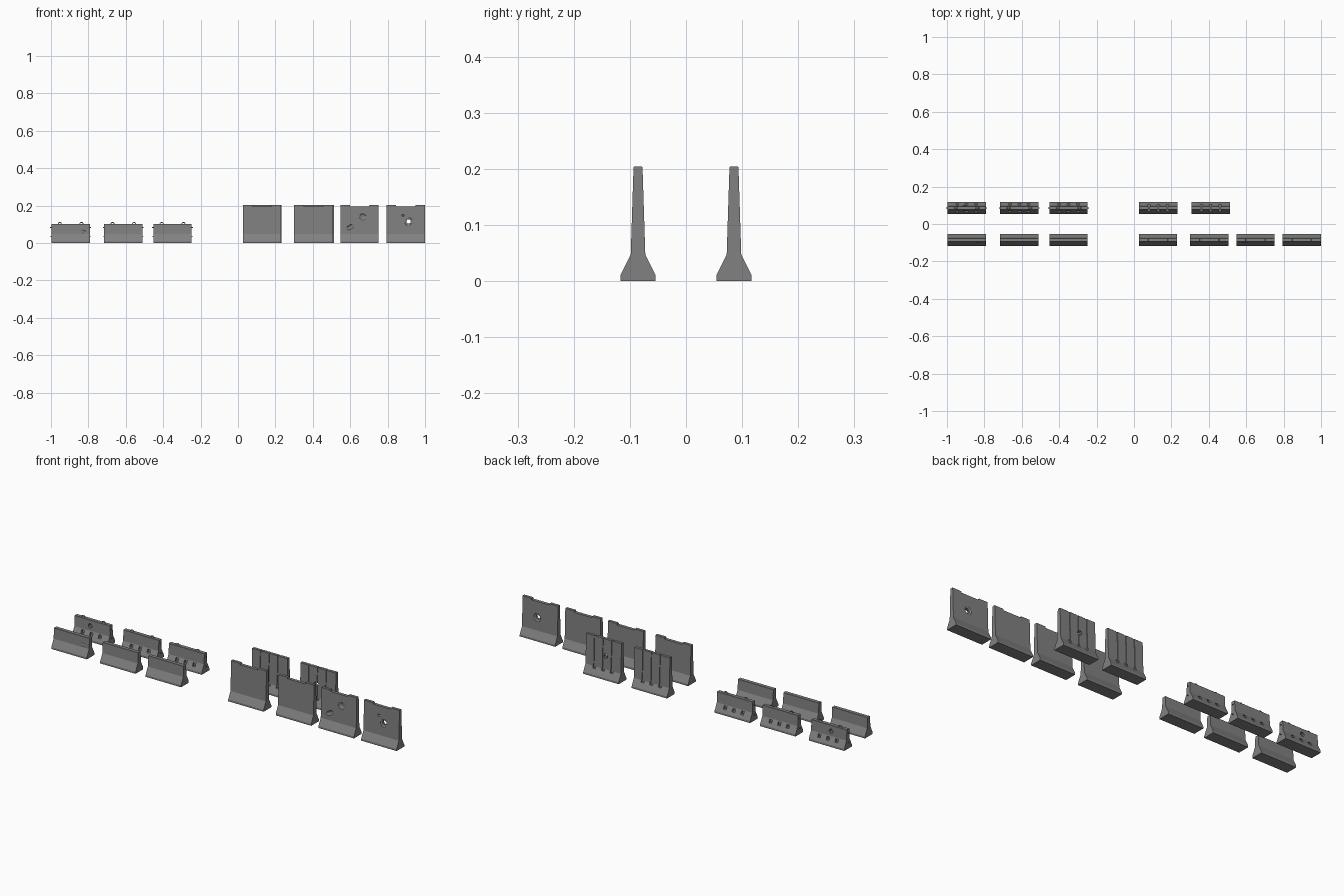
import bpy, bmesh, math
from mathutils import Matrix, Vector

if "Cube" in bpy.data.objects:
    bpy.data.objects.remove(bpy.data.objects["Cube"])

concrete = bpy.data.materials.new("grey_concrete")
concrete.diffuse_color = (0.22, 0.22, 0.22, 1)
concrete.use_nodes = True
concrete.node_tree.nodes["Principled BSDF"].inputs["Base Color"].default_value = concrete.diffuse_color
ROW = 0.0855


def mesh_object(name, bm):
    bmesh.ops.recalc_face_normals(bm, faces=bm.faces)
    me = bpy.data.meshes.new(name)
    bm.to_mesh(me)
    bm.free()
    ob = bpy.data.objects.new(name, me)
    bpy.context.collection.objects.link(ob)
    me.materials.append(concrete)
    return ob


def add_box(bm, c, s):
    bmesh.ops.create_cube(bm, size=1, matrix=Matrix.Translation(c) @ Matrix.Diagonal((*s, 1)))


def add_blob(bm, c, s, tilt=0):
    m = Matrix.Translation(c) @ Matrix.Rotation(tilt, 4, 'Y') @ Matrix.Diagonal((*s, 1))
    bmesh.ops.create_icosphere(bm, subdivisions=2, radius=1, matrix=m)


def add_rod(bm, c, r, length, axis='Y', n=8):
    rot = Matrix.Rotation(math.pi / 2, 4, 'X' if axis == 'Y' else 'Y')
    bmesh.ops.create_cone(bm, cap_ends=True, segments=n, radius1=r, radius2=r,
                          depth=length, matrix=Matrix.Translation(c) @ rot)


def carve(ob, fill):
    # each cutter is a separate closed solid removed from the wall
    bm = bmesh.new()
    fill(bm)
    cutter = mesh_object("cutter", bm)
    cutter.hide_render = True
    mod = ob.modifiers.new("carve", 'BOOLEAN')
    mod.operation, mod.solver, mod.object = 'DIFFERENCE', 'EXACT', cutter
    bpy.context.view_layer.objects.active = ob
    bpy.ops.object.modifier_apply(modifier=mod.name)
    bpy.data.objects.remove(cutter)


def barrier(name, x, y, length, height, top):
    # wide foot, sloped skirt, slim tapering wall
    half = [(0.0315, 0), (0.0315, 0.01), (0.013, 0.047), (top, height - 0.001), (top - 0.001, height)]
    pts = half + [(-a, z) for a, z in reversed(half)]
    bm = bmesh.new()
    f = bm.faces.new([bm.verts.new((x - length / 2, y + a, z)) for a, z in pts])
    ext = bmesh.ops.extrude_face_region(bm, geom=[f])
    bmesh.ops.translate(bm, vec=(length, 0, 0),
                        verts=[v for v in ext["geom"] if isinstance(v, bmesh.types.BMVert)])
    return mesh_object(name, bm)


def top_notch(ob, x, y, height):
    # shallow dip with sloping ends in the top edge
    def fill(bm):
        pts = [(-0.057, 0.01), (-0.05, -0.008), (0.05, -0.008), (0.057, 0.01)]
        f = bm.faces.new([bm.verts.new((x + a, y - 0.03, height + b)) for a, b in pts])
        e = bmesh.ops.extrude_face_region(bm, geom=[f])
        bmesh.ops.translate(bm, vec=(0, 0.06, 0),
                            verts=[v for v in e["geom"] if isinstance(v, bmesh.types.BMVert)])
    carve(ob, fill)


# low barriers: plain front row, back row with pockets, loops and end hooks
for i, x in enumerate((-0.895, -0.613, -0.35)):
    plain = barrier(f"low_plain_barrier_{i+1}", x, -ROW, 0.205, 0.102, 0.010)
    if i == 0:
        carve(plain, lambda bm: add_blob(bm, (x + 0.068, -ROW - 0.015, 0.062), (0.016, 0.006, 0.009), 0.5))

    ob = barrier(f"low_pocket_barrier_{i+1}", x, ROW, 0.205, 0.102, 0.010)

    def pockets(bm):
        for dx in (-0.05, 0, 0.05):
            for s in (-1, 1):
                add_box(bm, (x + dx, ROW + s * 0.021, 0.034), (0.016, 0.024, 0.016))
    carve(ob, pockets)
    if i == 0:
        carve(ob, lambda bm: add_rod(bm, (x - 0.012, ROW, 0.072), 0.011, 0.1, n=9))

    bm = bmesh.new()
    for dx in (-0.058, 0.058):
        # lifting loop as a bent rod
        n, k, R, r = 8, 6, 0.009, 0.002
        rings = []
        for a in range(n + 1):
            t = math.pi * a / n
            d = Vector((math.cos(t), 0, math.sin(t)))
            c = Vector((x + dx, ROW, 0.101)) + d * R
            rings.append([bm.verts.new(c + d * r * math.cos(2 * math.pi * j / k)
                                       + Vector((0, r * math.sin(2 * math.pi * j / k), 0))) for j in range(k)])
        for p, q in zip(rings, rings[1:]):
            for j in range(k):
                bm.faces.new((p[j], p[(j + 1) % k], q[(j + 1) % k], q[j]))
    for s in (-1, 1):
        for z in (0.033, 0.083):
            add_rod(bm, (x + s * 0.103, ROW, z), 0.0025, 0.012, 'X', 6)
    mesh_object(f"steel_loops_{i+1}", bm)

# tall front walls with a dipped top
H = 0.204
tall = []
for i, x in enumerate((0.128, 0.403, 0.65, 0.897)):
    ob = barrier(f"tall_plain_wall_{i+1}", x, -ROW, 0.205, H, 0.008)
    top_notch(ob, x, -ROW, H)
    tall.append(ob)

# chipped wall: two gouges
carve(tall[2], lambda bm: add_blob(bm, (0.60, -ROW - 0.015, 0.085), (0.026, 0.009, 0.013), -0.5))
carve(tall[2], lambda bm: add_blob(bm, (0.667, -ROW - 0.012, 0.14), (0.02, 0.009, 0.018), 0.4))
# pierced wall: crater on both faces, hole through, small chip
for s in (-1, 1):
    carve(tall[3], lambda bm: add_blob(bm, (0.912, -ROW + s * 0.013, 0.115), (0.021, 0.008, 0.024), 0.4))
carve(tall[3], lambda bm: add_rod(bm, (0.912, -ROW, 0.115), 0.012, 0.1, n=9))
carve(tall[3], lambda bm: add_blob(bm, (0.882, -ROW - 0.012, 0.147), (0.008, 0.006, 0.007)))

# tall back walls with three vertical channels on both faces
for i, x in enumerate((0.13, 0.41)):
    ob = barrier(f"tall_channel_wall_{i+1}", x, ROW, 0.205, H, 0.008)

    for s in (-1, 1):
        def channels(bm):
            for dx in (-0.05, 0, 0.05):
                # slot follows the taper of the wall
                vs = [bm.verts.new((x + dx + a, ROW + s * b, z))
                      for a in (-0.005, 0.005)
                      for b, z in ((0.009, 0.05), (0.004, 0.21), (0.04, 0.21), (0.04, 0.05))]
                bmesh.ops.convex_hull(bm, input=vs)

        def pockets(bm):
            for dx in (-0.05, 0, 0.05):
                add_box(bm, (x + dx, ROW + s * 0.021, 0.045), (0.016, 0.026, 0.016))
        carve(ob, channels)
        carve(ob, pockets)
    if i == 1:
        carve(ob, lambda bm: add_rod(bm, (x - 0.012, ROW, 0.115), 0.012, 0.1, n=9))
